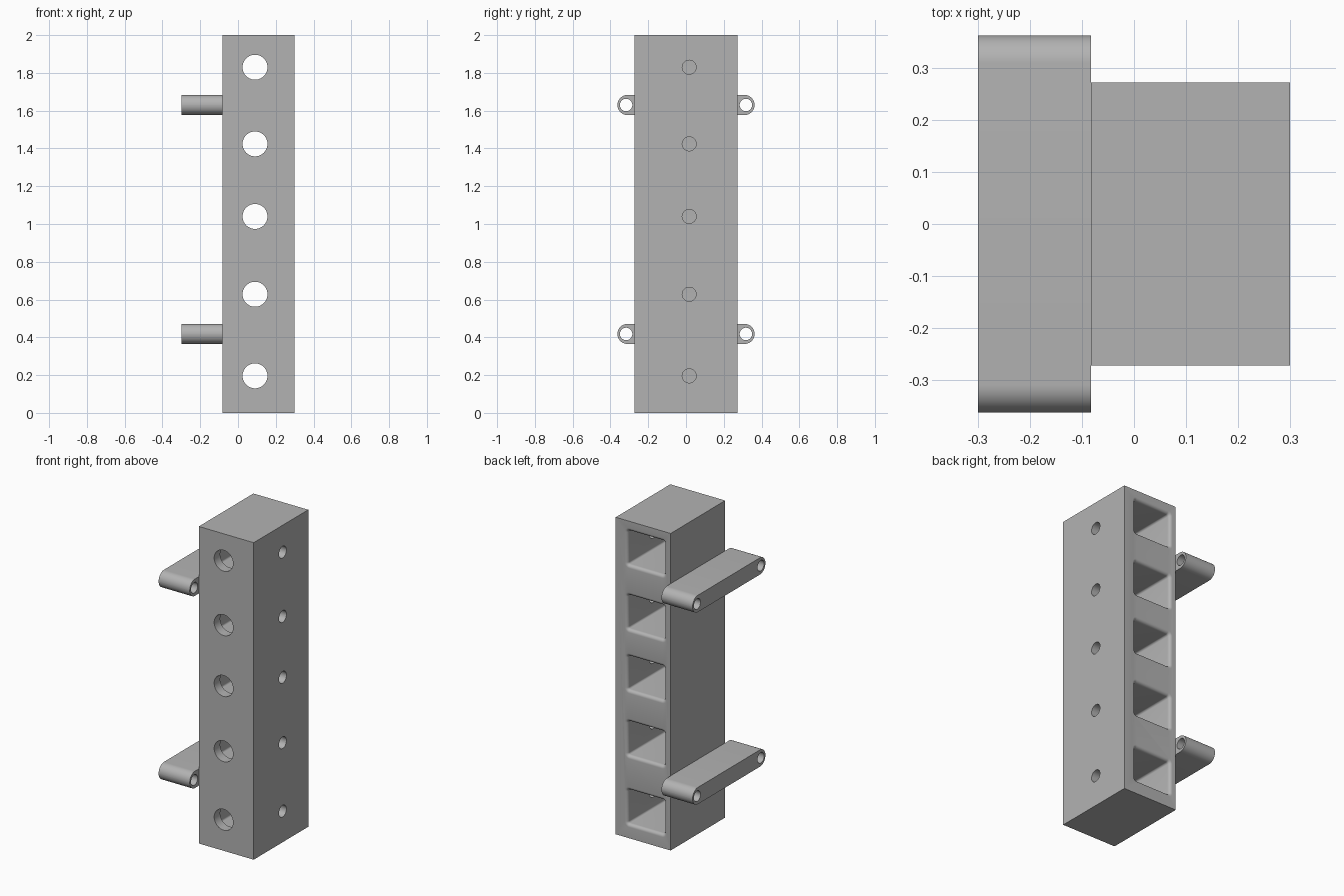
import bpy, bmesh
from math import pi, sin, cos
from mathutils import Matrix, Vector

if "Cube" in bpy.data.objects:
    bpy.data.objects.remove(bpy.data.objects["Cube"])

grey = bpy.data.materials.new("plain grey")
grey.use_nodes = True
colour = (0.45, 0.45, 0.45, 1)
grey.diffuse_color = colour
grey.node_tree.nodes["Principled BSDF"].inputs["Base Color"].default_value = colour

X0, X1, YB = -0.083, 0.3, 0.272          # block side faces and half depth
CX = 0.09                                # pocket and front hole centre
LEVELS = [0.196, 0.628, 1.04, 1.424, 1.83]
WALL = 0.06


def make_object(name, bm):
    bmesh.ops.recalc_face_normals(bm, faces=bm.faces)
    mesh = bpy.data.meshes.new(name)
    bm.to_mesh(mesh)
    bm.free()
    mesh.materials.append(grey)
    obj = bpy.data.objects.new(name, mesh)
    bpy.context.collection.objects.link(obj)
    return obj


def add_box(bm, lo, hi):
    lo, hi = Vector(lo), Vector(hi)
    size = Matrix.Diagonal((hi - lo).to_4d())
    bmesh.ops.create_cube(bm, size=1, matrix=Matrix.Translation((lo + hi) / 2) @ size)


def add_rod(bm, centre, radius, length, axis):
    turn = Matrix.Rotation(pi / 2, 4, "Y" if axis == "X" else "X")
    bmesh.ops.create_cone(bm, cap_ends=True, segments=48, radius1=radius, radius2=radius,
                          depth=length, matrix=Matrix.Translation(centre) @ turn)


def rounded_rect(hw, hh, r, steps=6):
    pts = []
    for q, (sx, sz) in enumerate([(1, 1), (-1, 1), (-1, -1), (1, -1)]):
        for i in range(steps + 1):
            a = (q + i / steps) * pi / 2
            pts.append((sx * (hw - r) + r * cos(a), sz * (hh - r) + r * sin(a)))
    return pts


def loft(bm, rings):
    rings = [[bm.verts.new(p) for p in ring] for ring in rings]
    n = len(rings[0])
    for a, b in zip(rings, rings[1:]):
        for i in range(n):
            j = (i + 1) % n
            bm.faces.new((a[i], a[j], b[j], b[i]))
    bm.faces.new(rings[0])
    bm.faces.new(rings[-1])


def add_pocket(bm, z, fillet=0.02):
    # straight walls that flare into a rounded rim at the back face
    stations = [(WALL - YB, 0)]
    for i in range(7):
        a = i / 6 * pi / 2
        stations.append((YB - fillet + fillet * sin(a), fillet * (1 - cos(a))))
    stations.append((YB + 0.05, fillet))
    loft(bm, [[(CX + u, y, z + w) for u, w in rounded_rect(0.127 + g, 0.107 + g, 0.012 + g)]
              for y, g in stations])


def cut(obj, bm):
    cutter = make_object("cutter", bm)
    cutter.hide_render = True
    mod = obj.modifiers.new("cut", "BOOLEAN")
    mod.operation, mod.solver, mod.object = "DIFFERENCE", "EXACT", cutter
    bpy.context.view_layer.objects.active = obj
    bpy.ops.object.modifier_apply(modifier=mod.name)
    bpy.data.objects.remove(cutter)


def smooth(obj):
    bpy.ops.object.select_all(action="DESELECT")
    obj.select_set(True)
    bpy.context.view_layer.objects.active = obj
    bpy.ops.object.shade_smooth_by_angle(angle=pi / 6)


# Block with open-backed pockets, front holes and side holes
bm = bmesh.new()
add_box(bm, (X0, -YB, 0), (X1, YB, 2))
block = make_object("block", bm)

pockets, fronts, sides = bmesh.new(), bmesh.new(), bmesh.new()
for z in LEVELS:
    add_pocket(pockets, z)
    add_rod(fronts, (CX, -YB, z), 0.066, 0.2, "Y")
    add_rod(sides, (X1, 0.017, z), 0.037, 0.2, "X")
for cutter_mesh in (pockets, fronts, sides):
    cut(block, cutter_mesh)
smooth(block)

# Mounting bars with rounded ends and a hole through each end
for name, z in (("lower_mounting_bar", 0.418), ("upper_mounting_bar", 1.63)):
    bm = bmesh.new()
    outline = rounded_rect(0.363, 0.053, 0.0529, 12)
    loft(bm, [[(x, y, z + w) for y, w in outline] for x in (-0.3, X0)])
    bar = make_object(name, bm)
    holes = bmesh.new()
    for side in (-1, 1):
        add_rod(holes, (-0.19, side * 0.317, z), 0.033, 0.4, "X")
    cut(bar, holes)
    smooth(bar)
